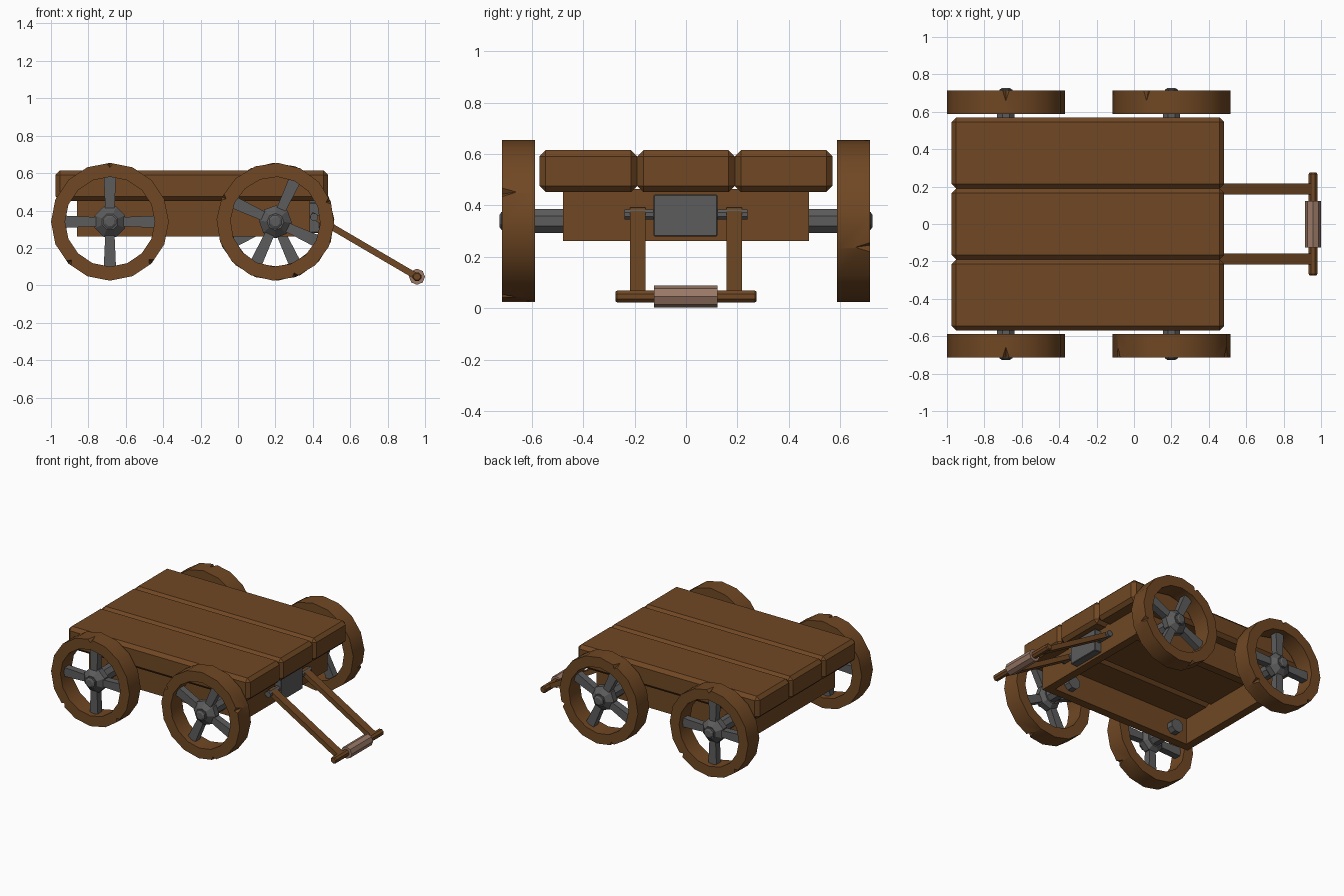
import bpy, bmesh, math
from mathutils import Vector, Matrix

if "Cube" in bpy.data.objects:
    bpy.data.objects.remove(bpy.data.objects["Cube"])


def material(name, rgb):
    m = bpy.data.materials.new(name)
    m.diffuse_color = (*rgb, 1)
    m.use_nodes = True
    m.node_tree.nodes["Principled BSDF"].inputs["Base Color"].default_value = m.diffuse_color
    return m


WOOD = material("brown wood", (0.162, 0.064, 0.017))
IRON = material("grey iron", (0.107, 0.107, 0.108))
GRIP = material("pale leather", (0.32, 0.19, 0.135))


def finish(name, bm, mat, smooth=False):
    bmesh.ops.recalc_face_normals(bm, faces=bm.faces)
    me = bpy.data.meshes.new(name)
    bm.to_mesh(me)
    bm.free()
    ob = bpy.data.objects.new(name, me)
    bpy.context.collection.objects.link(ob)
    me.materials.append(mat)
    if smooth:
        make_smooth(ob)
    return ob


def activate(ob):
    bpy.ops.object.select_all(action='DESELECT')
    ob.select_set(True)
    bpy.context.view_layer.objects.active = ob


def make_smooth(ob):
    activate(ob)
    bpy.ops.object.shade_smooth_by_angle(angle=math.radians(30))


def box(name, lo, hi, mat, bevel=0, matrix=None):
    lo, hi = Vector(lo), Vector(hi)
    bm = bmesh.new()
    bmesh.ops.create_cube(bm, size=1)
    for v in bm.verts:
        v.co = Vector((v.co[i] * (hi[i] - lo[i]) + (lo[i] + hi[i]) / 2 for i in range(3)))
    if bevel:
        bmesh.ops.bevel(bm, geom=bm.edges[:], offset=bevel, segments=1, affect='EDGES')
    if matrix:
        bm.transform(matrix)
    return finish(name, bm, mat)


def lathe(name, profile, n, centre, mat, phase=0, closed=False, smooth=False):
    """Revolve (radius, y) points around the y axis."""
    bm = bmesh.new()
    rings = []
    for r, y in profile:
        rings.append([bm.verts.new((centre[0] + r * math.cos(phase + k * math.tau / n), centre[1] + y,
                                    centre[2] + r * math.sin(phase + k * math.tau / n))) for k in range(n)])
    pairs = list(zip(rings, rings[1:]))
    if closed:
        pairs.append((rings[-1], rings[0]))
    else:
        bm.faces.new(rings[0])
        bm.faces.new(rings[-1])
    for a, b in pairs:
        for k in range(n):
            j = (k + 1) % n
            bm.faces.new((a[k], a[j], b[j], b[k]))
    return finish(name, bm, mat, smooth)


# Deck planks
for i, y in enumerate((-0.38, 0, 0.38)):
    box(f"deck_plank_{i}", (-0.975, y - 0.19, 0.452), (0.482, y + 0.19, 0.615), WOOD, 0.024)

# Open frame under the deck
X0, X1, T, Z0, Z1 = -0.86, 0.385, 0.06, 0.262, 0.465
for s in (-1, 1):
    ys = sorted((s * 0.478, s * (0.478 - T)))
    box("frame_side_rail", (X0, ys[0], Z0), (X1, ys[1], Z1), WOOD)
box("frame_rear_rail", (X0, -0.418, Z0), (X0 + T, 0.418, Z1), WOOD)
box("frame_front_rail", (X1 - T, -0.418, Z0), (X1, 0.418, Z1), WOOD)

# Wheels
R, RI, Y0, Y1 = 0.315, 0.24, 0.587, 0.715


def chip(rim, cx, cz, s, ang):
    """Cut a small nick in the outer edge of a rim."""
    out = Vector((math.cos(ang), 0, math.sin(ang)))
    tan = Vector((-math.sin(ang), 0, math.cos(ang)))
    c = Vector((cx, 0, cz))
    pts = [(-0.036, R + 0.012, Y1 + 0.012), (0.036, R + 0.012, Y1 + 0.012),
           (0, R - 0.03, Y1 + 0.012), (0, R + 0.012, Y1 - 0.085)]
    bm = bmesh.new()
    vs = [bm.verts.new(c + tan * t + out * r + Vector((0, s * y, 0))) for t, r, y in pts]
    for f in ((0, 1, 2), (0, 1, 3), (1, 2, 3), (0, 2, 3)):
        bm.faces.new([vs[i] for i in f])
    cutter = finish("chip_cutter", bm, WOOD)
    cutter.hide_render = True
    mod = rim.modifiers.new("chip", 'BOOLEAN')
    mod.operation, mod.solver, mod.object = 'DIFFERENCE', 'EXACT', cutter
    activate(rim)
    bpy.ops.object.modifier_apply(modifier=mod.name)
    bpy.data.objects.remove(cutter)


def wheel(label, cx, s, turn):
    cz = 0.34
    turn = math.radians(turn)
    c = (cx, 0, cz)
    rim = lathe(label + "_rim", [(R, s * Y0), (R, s * Y1), (RI, s * Y1), (RI, s * Y0)],
                16, c, WOOD, turn, closed=True)
    for a in (90, 225, 316):
        chip(rim, cx, cz, s, turn + math.radians(a))
    make_smooth(rim)
    # four spokes widening towards the rim
    for k in range(4):
        bm = bmesh.new()
        bmesh.ops.create_cube(bm, size=1)
        for v in bm.verts:
            outer = v.co.x > 0
            w = 0.066 if outer else 0.048
            v.co = Vector((0.25 if outer else 0.05, s * 0.65 + v.co.y * 0.05, v.co.z * w))
        bm.transform(Matrix.Translation(c) @ Matrix.Rotation(-turn - k * math.pi / 2, 4, 'Y'))
        finish(label + "_spoke", bm, IRON)
    # hub, nut and stub axle
    e = math.pi / 8
    lathe(label + "_hub", [(0.06, s * 0.6), (0.088, s * 0.625), (0.088, s * 0.668), (0.045, s * 0.705)],
          8, c, IRON, turn + e)
    lathe(label + "_hub_nut", [(0.038, s * 0.69), (0.038, s * 0.718), (0.024, s * 0.726)], 8, c, IRON, e)
    lathe(label + "_axle", [(0.05, s * 0.37), (0.05, s * 0.62)], 8, c, IRON, e)


for s, side, turn in ((-1, "near", 65), (1, "far", 25)):
    wheel(f"rear_{side}_wheel", -0.685, s, 0)
    wheel(f"front_{side}_wheel", 0.2, s, turn)

# Hitch block and pivot rod
box("hitch_block", (0.375, -0.127, 0.28), (0.437, 0.122, 0.442), IRON, 0.004)
lathe("hitch_rod", [(0.022, -0.24), (0.022, 0.24)], 8, (0.407, 0, 0.365), IRON, math.pi / 8)

# Pull handle
A, B = Vector((0.39, 0, 0.378)), Vector((0.957, 0, 0.046))
d = B - A
tilt = Matrix.Translation(A) @ Matrix.Rotation(math.atan2(-d.z, d.x), 4, 'Y')
for y in (-0.187, 0.187):
    box("handle_bar", (0, y - 0.03, -0.017), (d.length, y + 0.03, 0.017), WOOD, 0, tilt)
lathe("handle_crossbar", [(0.019, -0.275), (0.025, -0.268), (0.025, 0.268), (0.019, 0.275)],
      8, B, WOOD, math.pi / 8)
lathe("handle_grip", [(0.043, -0.125), (0.043, 0.122)], 8, B, GRIP, 0)
